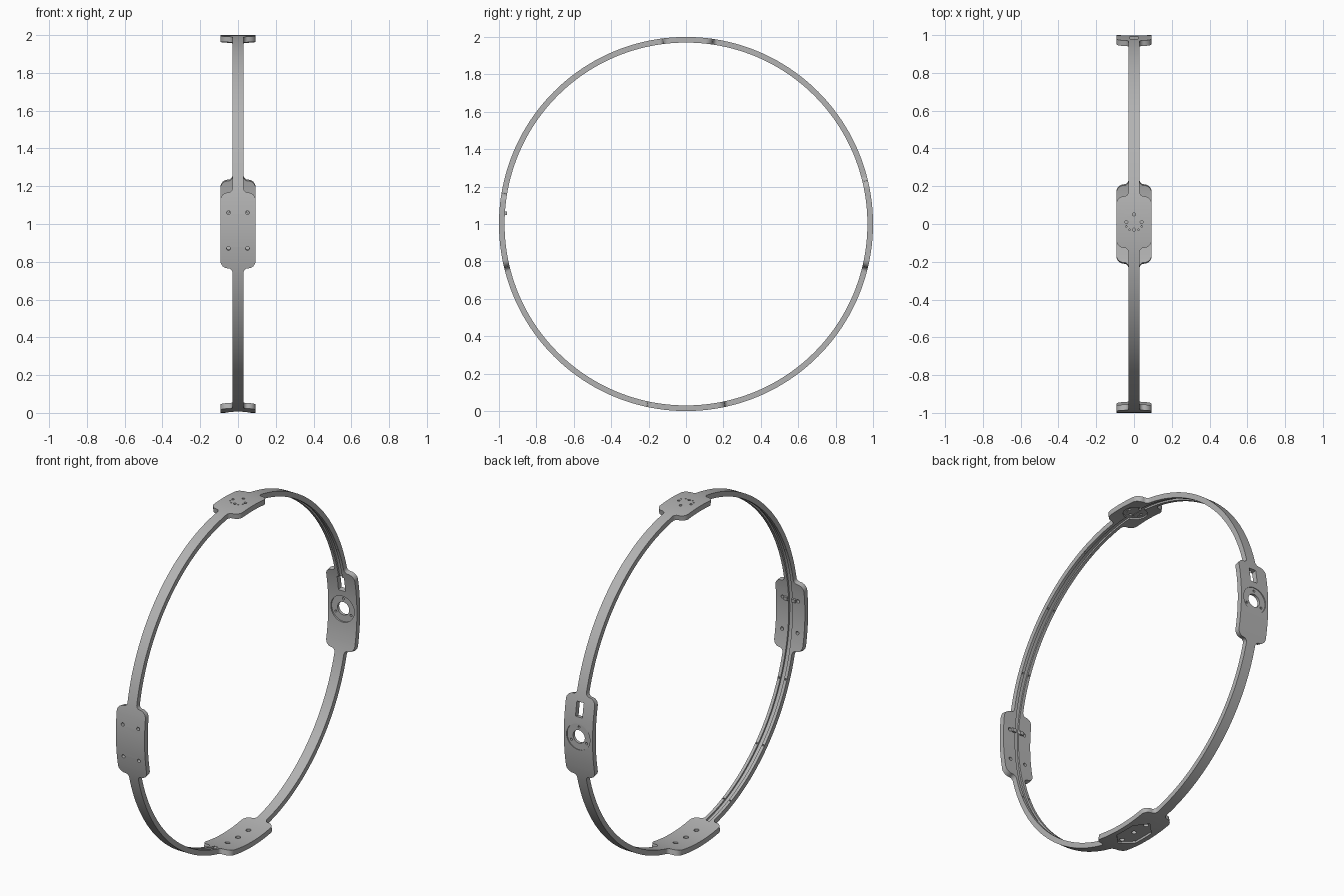
import bpy, bmesh
from math import sin, cos, pi, radians
from mathutils import Matrix, Vector

if "Cube" in bpy.data.objects:
    bpy.data.objects.remove(bpy.data.objects["Cube"])

R_OUT, R_IN, R_MID = 1.0, 0.97, 0.985
BAND, PAD = 0.03, 0.093          # half widths of the band and of the pads
BACK, TOP, FRONT, BOTTOM = radians(0), radians(89.4), radians(182), radians(270)
PADS = [(BACK, 0.26), (TOP, 0.16), (FRONT, 0.225), (BOTTOM, 0.235)]

grey = bpy.data.materials.new("plain grey")
grey.use_nodes = True
colour = (0.45, 0.45, 0.45, 1)
grey.diffuse_color = colour
grey.node_tree.nodes["Principled BSDF"].inputs["Base Color"].default_value = colour


def make_object(name, bm):
    bmesh.ops.recalc_face_normals(bm, faces=bm.faces)
    mesh = bpy.data.meshes.new(name)
    bm.to_mesh(mesh)
    bm.free()
    obj = bpy.data.objects.new(name, mesh)
    bpy.context.collection.objects.link(obj)
    mesh.materials.append(grey)
    return obj


def place(theta, radius, x=0.0):
    """Local frame on the ring: x across, y along, z outwards."""
    out = Vector((0, cos(theta), sin(theta)))
    along = Vector((0, sin(theta), -cos(theta)))
    rot = Matrix((Vector((1, 0, 0)), along, out)).transposed().to_4x4()
    return Matrix.Translation(Vector((x, 0, 1)) + out * radius) @ rot


def cylinder(bm, theta, radius, depth, r=R_MID, x=0.0, y=0.0, sides=24, stretch=1.0):
    m = place(theta, r, x) @ Matrix.Translation((0, y, 0)) @ Matrix.Diagonal((1, stretch, 1, 1))
    bmesh.ops.create_cone(bm, cap_ends=True, segments=sides, radius1=radius,
                          radius2=radius, depth=depth, matrix=m)


def box(bm, theta, size, r=R_MID, x=0.0):
    bmesh.ops.create_cube(bm, size=1, matrix=place(theta, r, x) @ Matrix.Diagonal((*size, 1)))


def carve(target, bm):
    cutter = make_object("cutter", bm)
    cutter.hide_render = True
    mod = target.modifiers.new("carve", 'BOOLEAN')
    mod.operation, mod.solver, mod.object = 'DIFFERENCE', 'EXACT', cutter
    bpy.context.view_layer.objects.active = target
    bpy.ops.object.modifier_apply(modifier=mod.name)
    bpy.data.objects.remove(cutter)


# Stations round the ring: angle and half width, with rounded pad shoulders
CONVEX, CONCAVE, STEPS = 0.04, 0.023, 8
stations = []
for centre, half in PADS:
    for side in (-1, 1):
        start = half - CONVEX - CONCAVE
        for i in range(STEPS + 1):
            a = i / STEPS * pi / 2 * 0.97
            stations.append((centre + side * (start + CONVEX * sin(a)),
                             PAD - CONVEX * (1 - cos(a))))
            stations.append((centre + side * (half - CONCAVE * sin(a)),
                             BAND + CONCAVE * (1 - cos(a))))
for deg in range(-45, 315, 2):
    t = radians(deg)
    width, free = BAND, True
    for centre, half in PADS:
        d = abs(t - centre)
        if d < half - CONVEX - CONCAVE - 0.003:
            width = PAD
        elif d < half + 0.003:
            free = False
    if free:
        stations.append((t, width))
stations.sort()

# Ring with a cable channel along part of its inner face
CHANNEL, DEPTH = 0.012, 0.01
bm = bmesh.new()
loops = []
for t, w in stations:
    floor = R_IN + (DEPTH if radians(9) < t < radians(258) else 0)
    section = [(-w, R_OUT), (w, R_OUT), (w, R_IN), (CHANNEL, R_IN), (CHANNEL, floor),
               (-CHANNEL, floor), (-CHANNEL, R_IN), (-w, R_IN)]
    loops.append([bm.verts.new((x, r * cos(t), 1 + r * sin(t))) for x, r in section])
for a, b in zip(loops, loops[1:] + loops[:1]):
    for i in range(8):
        j = (i + 1) % 8
        bm.faces.new((a[i], a[j], b[j], b[i]))
bmesh.ops.remove_doubles(bm, verts=bm.verts, dist=0.00001)
bmesh.ops.dissolve_degenerate(bm, edges=bm.edges, dist=0.00001)
ring = make_object("ring_with_pads", bm)

# Shallow seats: back bearing (both faces), under the top pad, below the bottom pad
bm = bmesh.new()
cylinder(bm, BACK, 0.076, 0.04, r=R_OUT + 0.013, sides=48)
cylinder(bm, BACK, 0.076, 0.04, r=R_IN - 0.013, sides=48)
cylinder(bm, TOP, 0.065, 0.04, r=R_IN - 0.012, sides=48)
cylinder(bm, BOTTOM, 0.075, 0.04, r=R_OUT + 0.006, sides=6, stretch=1.75)
carve(ring, bm)

# Through holes and the slot
bm = bmesh.new()
cylinder(bm, BACK, 0.038, 0.1, sides=40)
box(bm, 0.157, (0.045, 0.085, 0.1))
for k in range(3):
    a = radians(120 * k - 90)
    cylinder(bm, BACK, 0.007, 0.1, x=0.057 * cos(a), y=0.057 * sin(a), sides=12)
for k in range(4):
    a = k * pi / 2
    cylinder(bm, TOP, 0.008, 0.1, x=0.04 * cos(a), y=0.04 * sin(a), sides=16)
for deg in (30, 60, 120, 150):
    a = radians(-deg)
    cylinder(bm, TOP, 0.004, 0.1, x=0.047 * cos(a), y=0.047 * sin(a), sides=8)
for side in (-1, 1):
    for along in (-0.095, 0.095):
        cylinder(bm, FRONT + along, 0.01, 0.1, x=0.05 * side, sides=16)
for along in (-0.1, 0, 0.1):
    cylinder(bm, BOTTOM + along, 0.014, 0.1, sides=20)
# Small blind holes beside the channel
for deg in (23, 45, 67, 113, 135, 157, 203, 225, 247):
    for side in (-1, 1):
        cylinder(bm, radians(deg), 0.005, 0.02, r=R_IN, x=0.021 * side, sides=8)
carve(ring, bm)

# Cable clips inside the front pad
bm = bmesh.new()
for side in (-1, 1):
    box(bm, FRONT - 0.095, (0.024, 0.02, 0.016), r=R_IN - 0.004, x=0.026 * side)
make_object("cable_clips", bm)

bpy.ops.object.select_all(action='DESELECT')
ring.select_set(True)
bpy.context.view_layer.objects.active = ring
bpy.ops.object.shade_smooth_by_angle(angle=radians(30))
